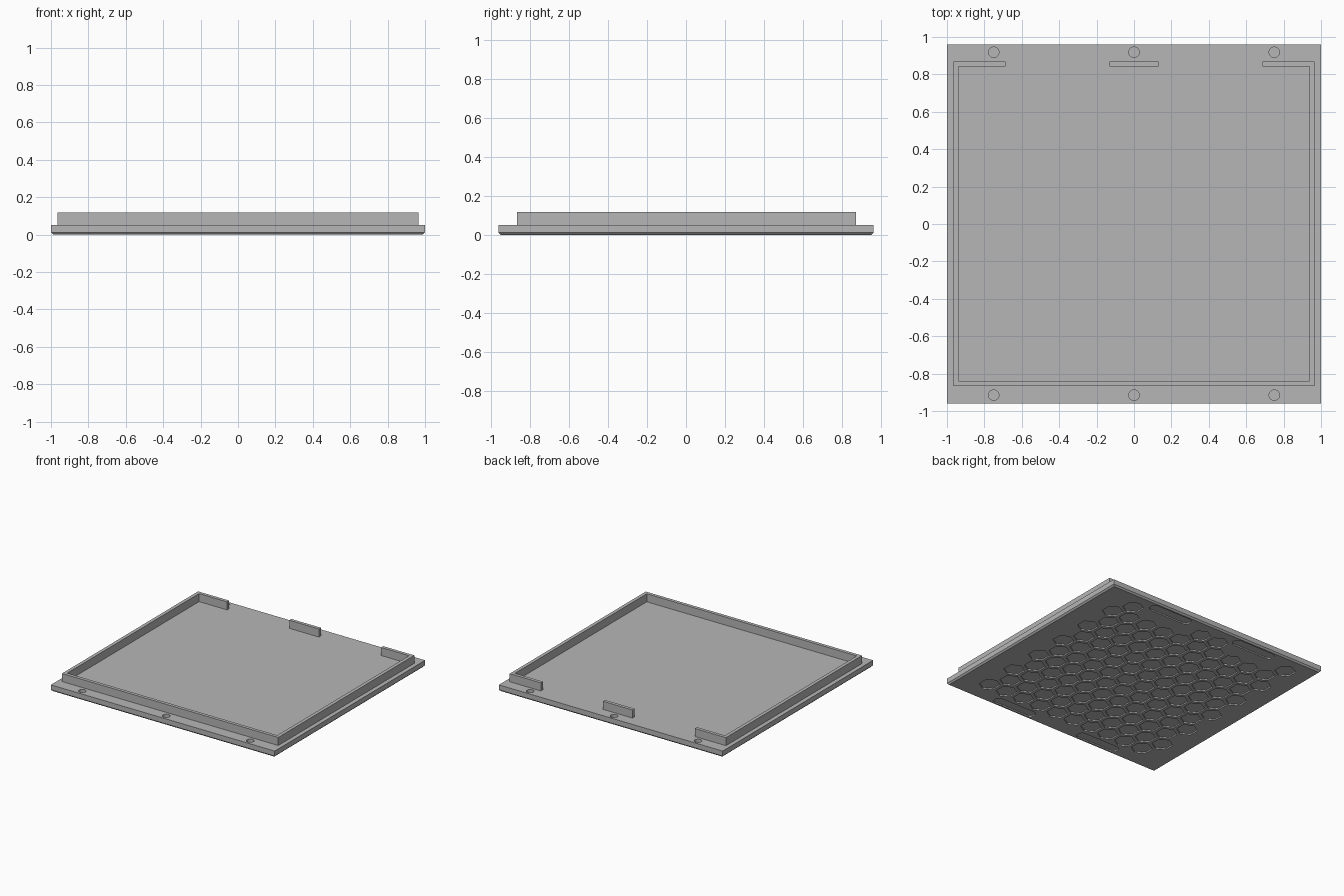
import bpy, bmesh, math

if "Cube" in bpy.data.objects:
    bpy.data.objects.remove(bpy.data.objects["Cube"])

grey = bpy.data.materials.new("plain grey")
grey.diffuse_color = (0.47, 0.47, 0.47, 1)
grey.use_nodes = True
grey.node_tree.nodes["Principled BSDF"].inputs["Base Color"].default_value = grey.diffuse_color


def add_prism(bm, outline, z0, z1):
    """Extrude a counter-clockwise outline from z0 up to z1."""
    low = [bm.verts.new((x, y, z0)) for x, y in outline]
    high = [bm.verts.new((x, y, z1)) for x, y in outline]
    bm.faces.new(low[::-1])
    bm.faces.new(high)
    n = len(outline)
    for i in range(n):
        j = (i + 1) % n
        bm.faces.new((low[i], low[j], high[j], high[i]))


def make_object(name, bm):
    bmesh.ops.recalc_face_normals(bm, faces=bm.faces[:])
    mesh = bpy.data.meshes.new(name)
    bm.to_mesh(mesh)
    bm.free()
    mesh.materials.append(grey)
    obj = bpy.data.objects.new(name, mesh)
    bpy.context.collection.objects.link(obj)
    return obj


def rect(x0, x1, y0, y1):
    return [(x0, y0), (x1, y0), (x1, y1), (x0, y1)]


def polygon(cx, cy, r, n, turn=0.0):
    return [(cx + r * math.cos(turn + math.tau * i / n),
             cy + r * math.sin(turn + math.tau * i / n)) for i in range(n)]


def slot(cx, cy, length, width, n=12):
    """Long shape with rounded ends, lying along x."""
    r, h = width / 2, length / 2 - width / 2
    pts = []
    for side, start in ((1, -math.pi / 2), (-1, math.pi / 2)):
        for i in range(n + 1):
            a = start + math.pi * i / n
            pts.append((cx + side * h + r * math.cos(a), cy + r * math.sin(a)))
    return pts


# Base plate with a chamfered bottom edge
bm = bmesh.new()
add_prism(bm, rect(-1, 1, -0.96, 0.96), 0, 0.052)
bm.edges.ensure_lookup_table()
bottom = [e for e in bm.edges if all(v.co.z < 0.001 for v in e.verts)]
bmesh.ops.bevel(bm, geom=bottom, offset=0.012, segments=1, affect='EDGES')
plate = make_object("base_plate", bm)

# Cutter for the round blind holes, the slots and the honeycomb recesses
cut = bmesh.new()
for y in (-0.915, 0.918):
    for x in (-0.75, 0, 0.75):
        add_prism(cut, polygon(x, y, 0.028, 32), 0.022, 0.1)
for x in (-0.4, 0.4):
    for y in (-0.895, 0.895):
        add_prism(cut, slot(x, y, 0.38, 0.08), -0.05, 0.01)
PITCH = 0.163
for row in range(12):
    y = 0.80 - row * PITCH * 0.866
    for col in range(10):
        x = (0.76 if row % 2 else 0.68) - col * PITCH
        if row == 0 and abs(abs(x) - 0.4) < 0.25:
            continue  # leave room for the slots
        add_prism(cut, polygon(x, y, 0.079, 6, math.pi / 6), -0.05, 0.01)
cutter = make_object("recess_cutter", cut)
cutter.hide_render = True

mod = plate.modifiers.new("recesses", 'BOOLEAN')
mod.operation = 'DIFFERENCE'
mod.solver = 'EXACT'
mod.object = cutter
bpy.context.view_layer.objects.active = plate
plate.select_set(True)
bpy.ops.object.modifier_apply(modifier=mod.name)
bpy.data.objects.remove(cutter)

# Raised rim: three walls with short returns at the back
X, XI, XR = 0.966, 0.938, 0.688
Y0, Y1, T = -0.866, 0.87, 0.027
right = [(X, Y0), (X, Y1), (XR, Y1), (XR, Y1 - T), (XI, Y1 - T), (XI, Y0 + T)]
rim = bmesh.new()
add_prism(rim, right + [(-x, y) for x, y in reversed(right)], 0.052, 0.117)
make_object("raised_rim", rim)

# Separate middle tab on the back side
tab = bmesh.new()
add_prism(tab, rect(-0.132, 0.132, Y1 - T, Y1), 0.052, 0.117)
make_object("back_tab", tab)
